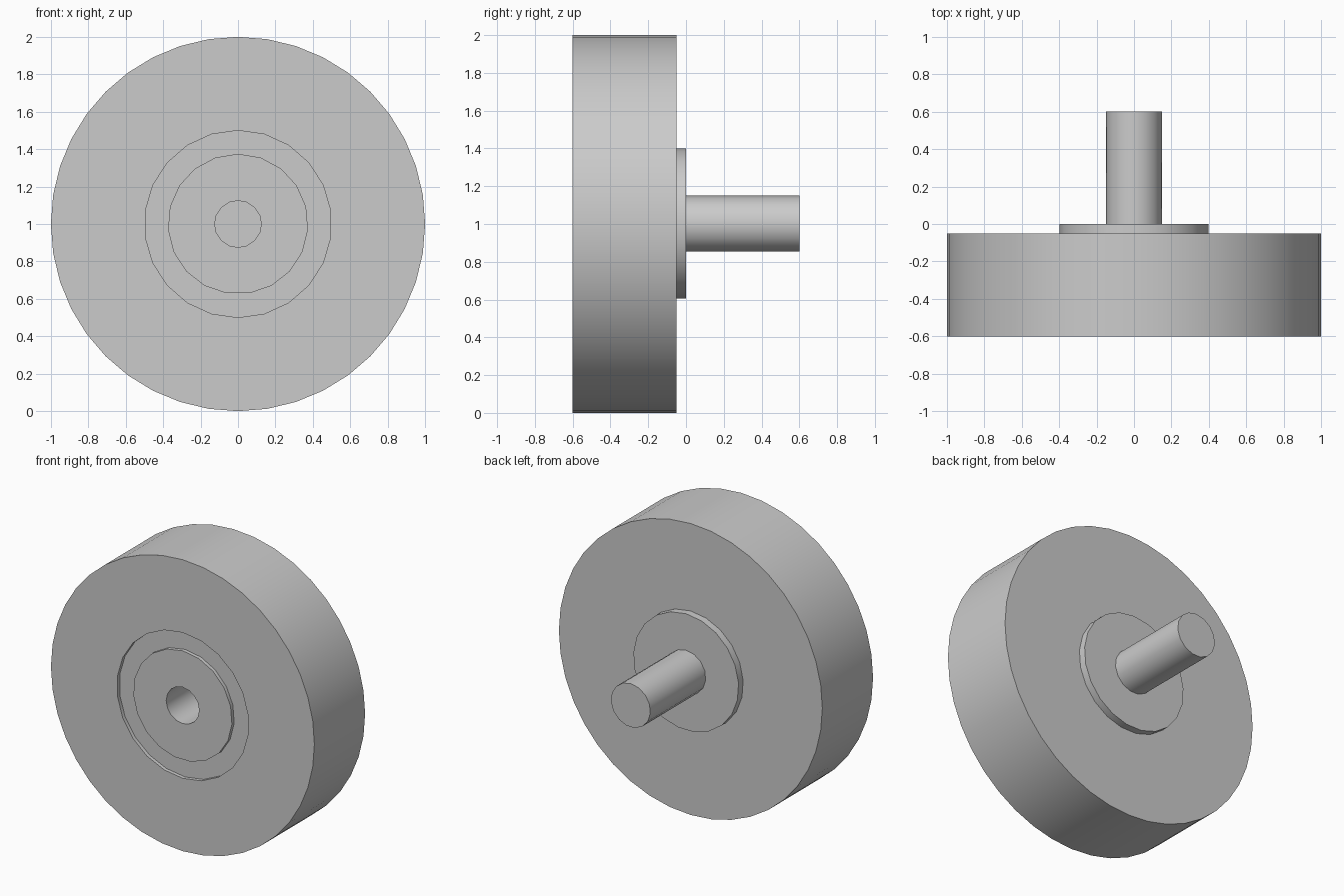
import bpy, bmesh, math
from mathutils import Matrix

cube = bpy.data.objects.get("Cube")
if cube:
    bpy.data.objects.remove(cube, do_unlink=True)

grey = bpy.data.materials.new("plain grey")
grey.use_nodes = True
colour = (0.6, 0.6, 0.6, 1)
grey.diffuse_color = colour
for node in grey.node_tree.nodes:
    if node.type == 'BSDF_PRINCIPLED':
        node.inputs["Base Color"].default_value = colour


def disc(name, radius, front, back, sides):
    """Solid cylinder along y, centred on the axle, with a vertex at the top."""
    bm = bmesh.new()
    bmesh.ops.create_cone(bm, cap_ends=True, segments=sides,
                          radius1=radius, radius2=radius, depth=back - front)
    place = Matrix.Translation((0, (front + back) / 2, 1)) @ Matrix.Rotation(math.pi / 2, 4, 'X')
    bmesh.ops.transform(bm, matrix=place, verts=bm.verts)
    mesh = bpy.data.meshes.new(name)
    bm.to_mesh(mesh)
    bm.free()
    mesh.materials.append(grey)
    obj = bpy.data.objects.new(name, mesh)
    bpy.context.collection.objects.link(obj)
    return obj


def cut(target, cutter):
    """Subtract the cutter and bake the result."""
    mod = target.modifiers.new("cut", 'BOOLEAN')
    mod.operation = 'DIFFERENCE'
    mod.solver = 'EXACT'
    mod.object = cutter
    bpy.context.view_layer.update()
    graph = bpy.context.evaluated_depsgraph_get()
    mesh = bpy.data.meshes.new_from_object(target.evaluated_get(graph))
    target.modifiers.clear()
    target.data = mesh


# Wheel body with a shallow front recess, and the hub filling its middle
wheel = disc("wheel", 1.0, -0.6, -0.05, 40)
hub = disc("hub", 0.375, -0.6, -0.575, 19)
recess = disc("recess_cutter", 0.5, -0.7, -0.575, 22)
bore = disc("bore_cutter", 0.125, -0.7, -0.1, 16)
cut(wheel, recess)
cut(wheel, bore)
cut(hub, bore)
for cutter in (recess, bore):
    bpy.data.objects.remove(cutter, do_unlink=True)

# Rear flange and axle shaft
flange = disc("flange", 0.4, -0.05, 0.0, 21)
shaft = disc("shaft", 0.15, 0.0, 0.6, 15)

# Smooth curved walls, crisp rims
parts = (wheel, hub, flange, shaft)
bpy.ops.object.select_all(action='DESELECT')
for part in parts:
    part.select_set(True)
bpy.context.view_layer.objects.active = wheel
bpy.ops.object.shade_smooth_by_angle(angle=math.radians(35))
